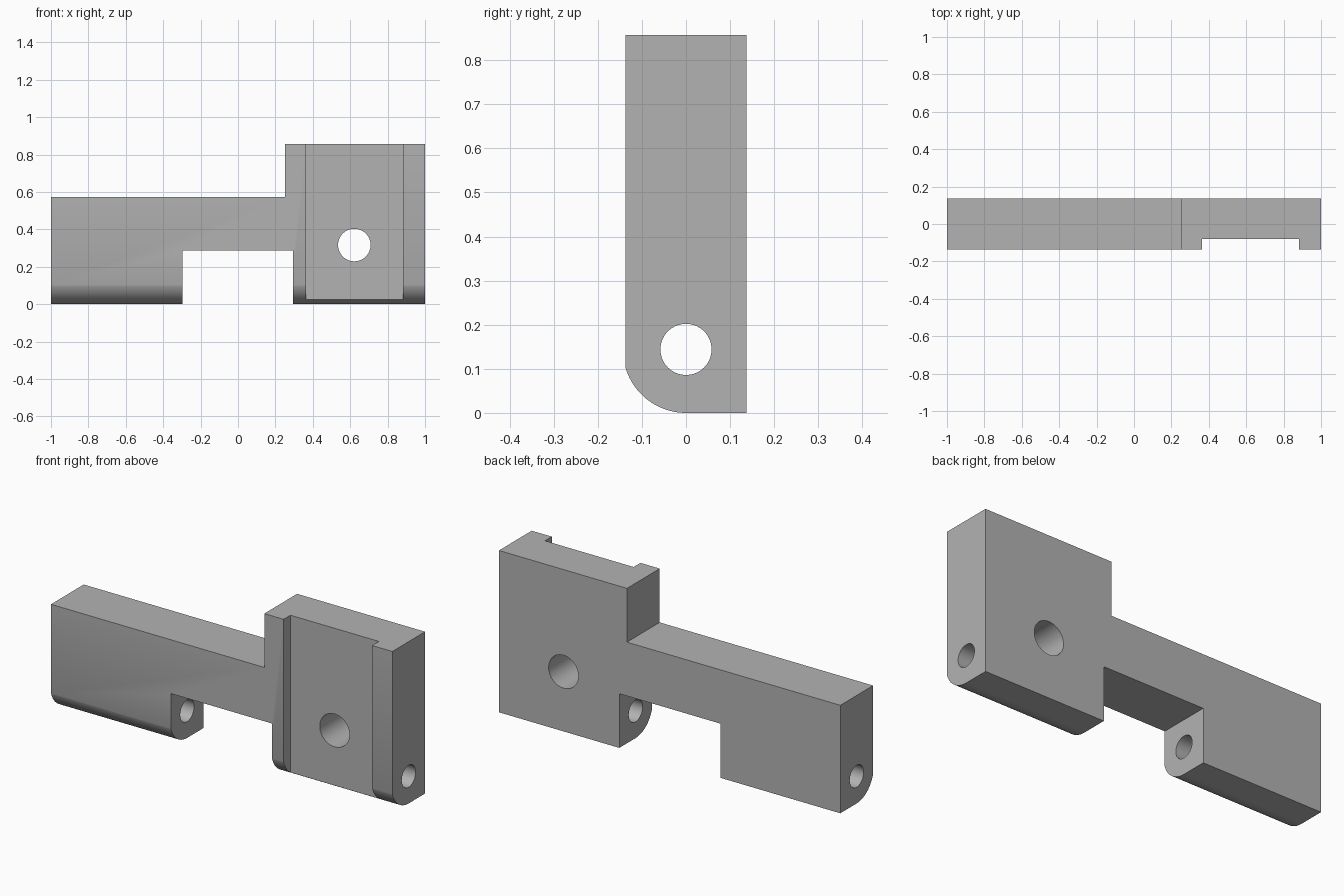
import bpy, bmesh, math
from mathutils import Matrix, Vector

cube = bpy.data.objects.get("Cube")
if cube:
    bpy.data.objects.remove(cube, do_unlink=True)

HALF = 0.137      # half thickness of the plate
TOP = 0.857       # height of the tall end
R = 0.143         # radius of the rounded front lower edge

grey = bpy.data.materials.new("plain grey")
grey.use_nodes = True
colour = (0.45, 0.45, 0.45, 1)
grey.diffuse_color = colour
grey.node_tree.nodes["Principled BSDF"].inputs["Base Color"].default_value = colour


def add_object(name, bm):
    bmesh.ops.recalc_face_normals(bm, faces=bm.faces)
    mesh = bpy.data.meshes.new(name)
    bm.to_mesh(mesh)
    bm.free()
    obj = bpy.data.objects.new(name, mesh)
    bpy.context.collection.objects.link(obj)
    mesh.materials.append(grey)
    return obj


def box(name, x, y, z):
    bm = bmesh.new()
    centre = [sum(s) / 2 for s in (x, y, z)]
    size = [s[1] - s[0] for s in (x, y, z)]
    bmesh.ops.create_cube(bm, size=1, matrix=Matrix.Translation(centre) @ Matrix.Diagonal(size + [1]))
    return add_object(name, bm)


def rod(name, centre, radius, length, axis):
    bm = bmesh.new()
    turn = Matrix.Rotation(math.pi / 2, 4, axis)
    bmesh.ops.create_cone(bm, cap_ends=True, segments=64, radius1=radius, radius2=radius,
                          depth=length, matrix=Matrix.Translation(centre) @ turn)
    return add_object(name, bm)


# Side profile with a rounded front lower edge, extruded along the length
end_angle = math.asin(HALF / R)
profile = [(HALF, TOP), (HALF, 0)]
for i in range(25):
    a = end_angle * i / 24
    profile.append((-R * math.sin(a), R - R * math.cos(a)))
profile.append((-HALF, TOP))

bm = bmesh.new()
face = bm.faces.new([bm.verts.new((-1, y, z)) for y, z in profile])
extruded = bmesh.ops.extrude_face_region(bm, geom=[face])
moved = [v for v in extruded["geom"] if isinstance(v, bmesh.types.BMVert)]
bmesh.ops.translate(bm, verts=moved, vec=Vector((2, 0, 0)))
body = add_object("hinge_bracket", bm)

# Low arm step, hinge gap, front channel, hinge pin bore and screw hole
cutters = [
    box("arm_step_cutter", (-1.2, 0.25), (-0.5, 0.5), (0.572, 1.2)),
    box("hinge_gap_cutter", (-0.298, 0.295), (-0.5, 0.5), (-0.3, 0.287)),
    box("channel_cutter", (0.363, 0.882), (-0.5, -0.08), (-0.3, 1.2)),
    rod("pin_bore_cutter", (0, 0, 0.144), 0.058, 3, "Y"),
    rod("screw_hole_cutter", (0.622, 0, 0.316), 0.087, 1, "X"),
]
bpy.context.view_layer.objects.active = body
for cutter in cutters:
    mod = body.modifiers.new(cutter.name, "BOOLEAN")
    mod.operation = "DIFFERENCE"
    mod.solver = "EXACT"
    mod.object = cutter
    bpy.ops.object.modifier_apply(modifier=mod.name)
    bpy.data.objects.remove(cutter, do_unlink=True)

# Smooth curves, sharp corners
bpy.ops.object.select_all(action="DESELECT")
body.select_set(True)
bpy.ops.object.shade_smooth_by_angle(angle=math.radians(25))
